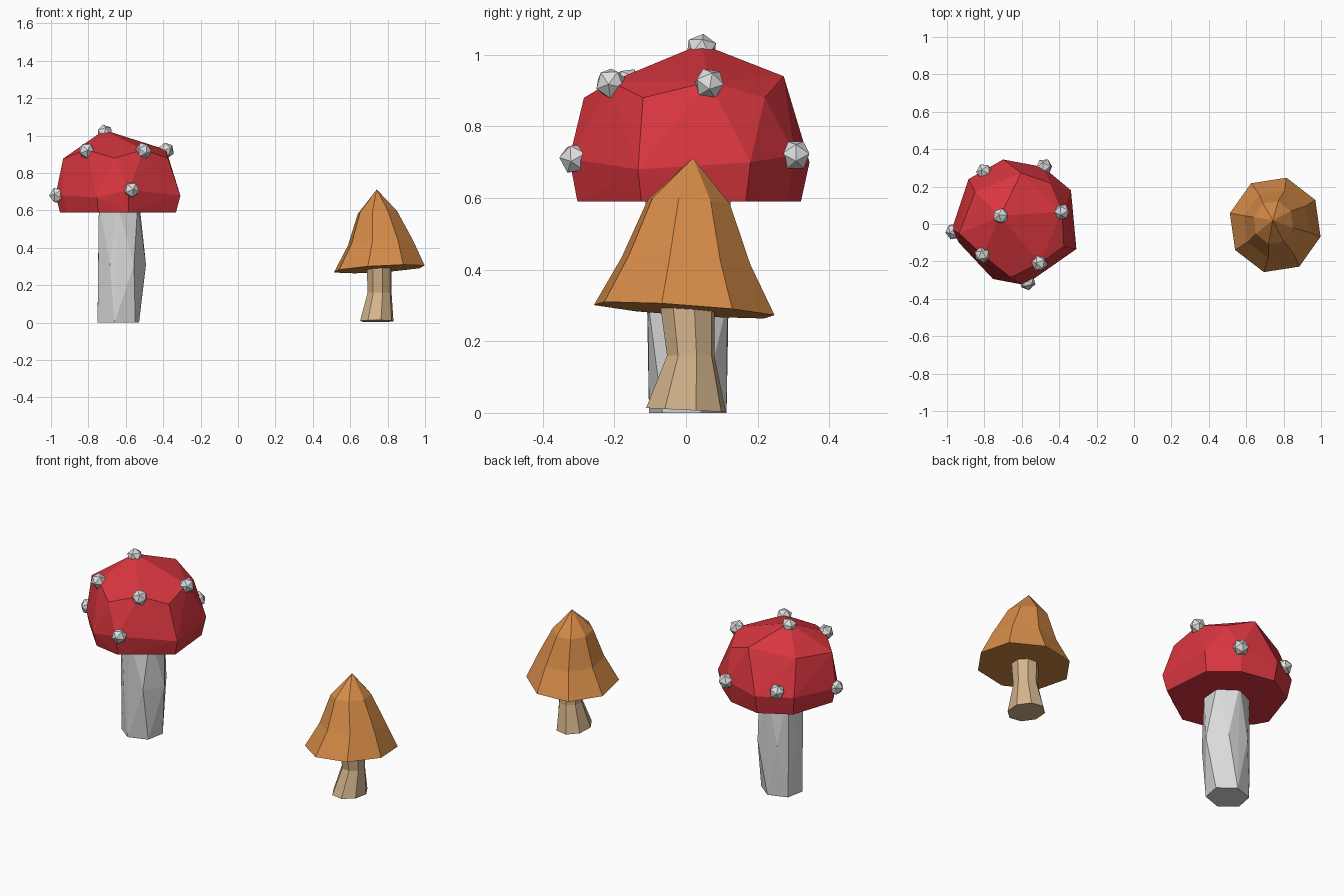
import bpy, bmesh, math
from mathutils import Vector

if "Cube" in bpy.data.objects:
    bpy.data.objects.remove(bpy.data.objects["Cube"])


def material(name, rgb):
    m = bpy.data.materials.new(name)
    m.diffuse_color = (*rgb, 1)
    m.use_nodes = True
    m.node_tree.nodes["Principled BSDF"].inputs["Base Color"].default_value = m.diffuse_color
    return m


RED = material("cap red", (0.70, 0.037, 0.05))
GREY = material("pale grey", (0.72, 0.72, 0.72))
ORANGE = material("cap orange", (0.67, 0.26, 0.065))
TAN = material("stem tan", (0.66, 0.46, 0.26))


def finish(bm, name, mat):
    bmesh.ops.recalc_face_normals(bm, faces=bm.faces)
    me = bpy.data.meshes.new(name)
    bm.to_mesh(me)
    bm.free()
    me.materials.append(mat)
    ob = bpy.data.objects.new(name, me)
    bpy.context.collection.objects.link(ob)
    return ob


def hull(name, points, mat):
    """Faceted convex solid around a handful of points."""
    bm = bmesh.new()
    for p in points:
        bm.verts.new(p)
    res = bmesh.ops.convex_hull(bm, input=bm.verts[:])
    loose = {v for v in bm.verts if not v.link_faces}
    bmesh.ops.delete(bm, geom=list(loose), context='VERTS')
    return finish(bm, name, mat)


def ring(cx, cy, z, rx, ry, n, turn, tilt=(0, 0)):
    pts = []
    for i in range(n):
        a = math.radians(turn) + i * math.tau / n
        x, y = rx * math.cos(a), ry * math.sin(a)
        pts.append(Vector((cx + x, cy + y, z + tilt[0] * x + tilt[1] * y)))
    return pts


def loft(name, rings, mat, tip=None):
    """Skin a stack of rings; cap the bottom, end in a tip or a flat top."""
    bm = bmesh.new()
    rows = [[bm.verts.new(p) for p in r] for r in rings]
    n = len(rows[0])
    for a, b in zip(rows, rows[1:]):
        for i in range(n):
            j = (i + 1) % n
            bm.faces.new((a[i], a[j], b[j], b[i]))
    bm.faces.new(rows[0][::-1])
    if tip:
        t = bm.verts.new(tip)
        for i in range(n):
            bm.faces.new((rows[-1][i], rows[-1][(i + 1) % n], t))
    else:
        bm.faces.new(rows[-1])
    return finish(bm, name, mat)


# Red cap: irregular faceted dome cut flat underneath
crown = [(-0.715, 0.043, 1.03), (-0.604, 0.273, 0.94), (-0.385, 0.065, 0.925),
         (-0.505, -0.21, 0.925), (-0.81, -0.165, 0.925), (-0.85, 0.17, 0.90),
         (-0.66, -0.285, 0.88), (-0.375, -0.12, 0.88), (-0.45, 0.22, 0.88),
         (-0.935, -0.05, 0.877)]
belt = [(-0.70, 0.345, 0.70), (-0.487, 0.305, 0.72), (-0.337, 0.18, 0.70),
        (-0.308, -0.134, 0.68), (-0.583, -0.326, 0.71), (-0.754, -0.294, 0.67),
        (-0.936, -0.10, 0.68), (-0.975, -0.03, 0.68), (-0.885, 0.24, 0.70)]
rim = [(-0.64 + (x + 0.64) * 0.93, y * 0.93, 0.59) for x, y, z in belt]
hull("red_cap", crown + belt + rim, RED)

# Pale spots on the cap
spots = [(-0.713, 0.043, 1.015), (-0.385, 0.065, 0.92), (-0.81, -0.165, 0.92),
         (-0.505, -0.21, 0.92), (-0.80, 0.28, 0.73), (-0.48, 0.305, 0.72),
         (-0.965, -0.04, 0.68), (-0.57, -0.31, 0.71)]
centre = Vector((-0.64, 0.0, 0.69))
for k, s in enumerate(spots):
    bm = bmesh.new()
    bmesh.ops.create_icosphere(bm, subdivisions=1, radius=0.045)
    q = Vector((0, 0, 1)).rotation_difference((Vector(s) - centre).normalized())
    for v in bm.verts:
        v.co = q @ v.co + Vector(s)
    finish(bm, f"cap_spot_{k + 1}", GREY)

# Grey stem: three six-sided rings, the middle one twisted
hull("grey_stem",
     ring(-0.64, 0.005, 0.0, 0.118, 0.11, 6, 20)
     + ring(-0.62, 0.005, 0.31, 0.128, 0.128, 6, 0)
     + ring(-0.635, 0.005, 0.63, 0.12, 0.12, 6, 25), GREY)

# Orange cap: tilted eight-sided bell
lean = (0.06, -0.07)
loft("orange_cap",
     [ring(0.755, -0.005, 0.287, 0.25, 0.26, 8, -14, lean),
      ring(0.762, 0.0, 0.425, 0.18, 0.185, 8, -14, lean),
      ring(0.745, 0.008, 0.59, 0.108, 0.118, 8, -14, lean)],
     ORANGE, tip=(0.742, 0.02, 0.712))

# Tan stem: flared foot
loft("tan_stem",
     [ring(0.742, 0.0, 0.008, 0.092, 0.115, 8, 14, (0.0, -0.05)),
      ring(0.757, 0.013, 0.16, 0.066, 0.068, 8, 14),
      ring(0.755, 0.003, 0.32, 0.069, 0.08, 8, 14)], TAN)
